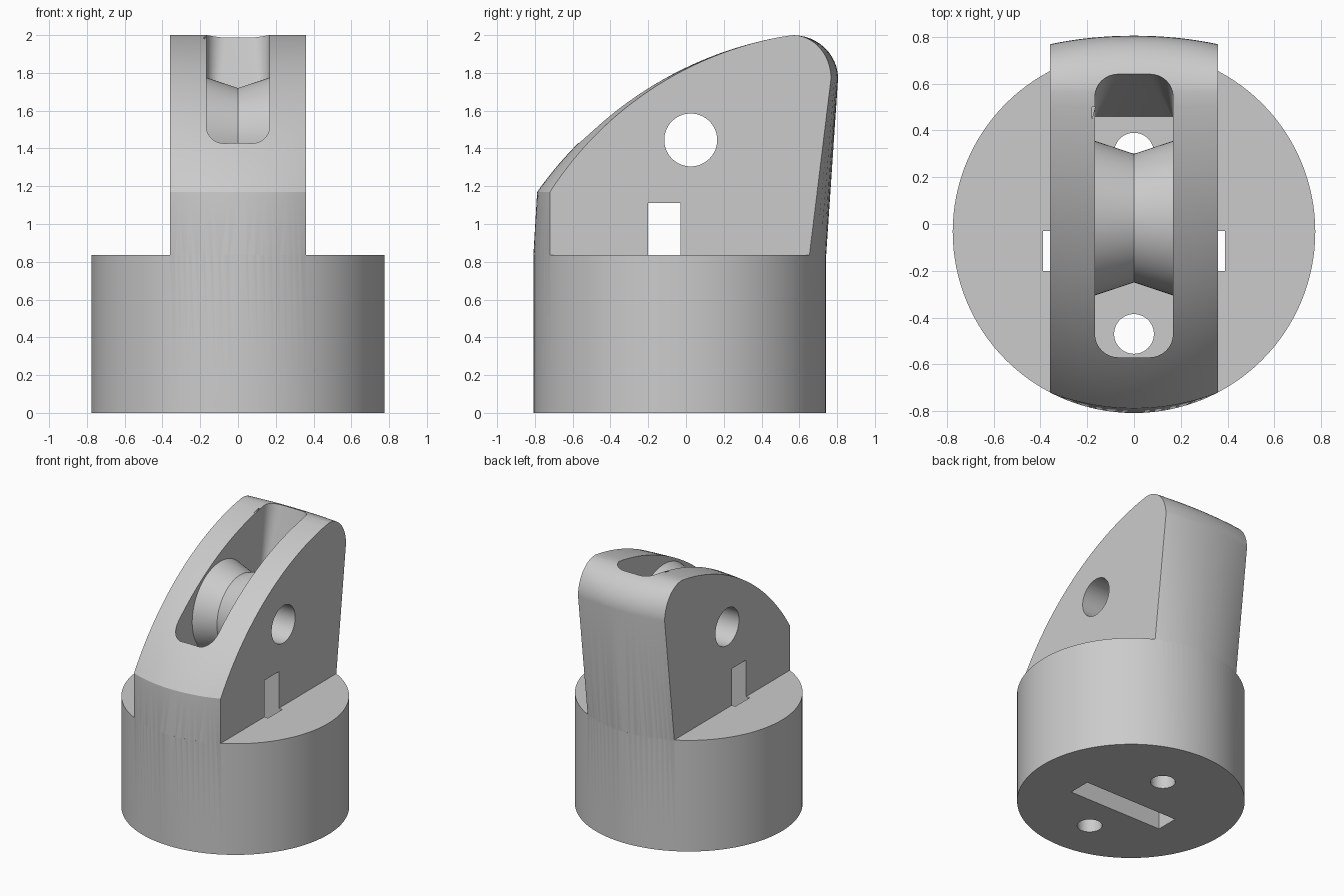
import bpy, bmesh, math
from mathutils import Vector

if "Cube" in bpy.data.objects:
    bpy.data.objects.remove(bpy.data.objects["Cube"])

CY, R = -0.033, 0.775          # base centre and radius
DECK, HALF = 0.835, 0.36       # base height, block half width
WHEEL = (0.025, 1.445)         # wheel and axle centre (y, z)

grey = bpy.data.materials.new("plain_grey")
grey.diffuse_color = (0.6, 0.6, 0.6, 1)
grey.use_nodes = True
grey.node_tree.nodes["Principled BSDF"].inputs["Base Color"].default_value = grey.diffuse_color


def make(name, bm):
    bmesh.ops.recalc_face_normals(bm, faces=bm.faces)
    me = bpy.data.meshes.new(name)
    bm.to_mesh(me)
    bm.free()
    me.materials.append(grey)
    ob = bpy.data.objects.new(name, me)
    bpy.context.collection.objects.link(ob)
    return ob


def loft(name, rings):
    """Skin closed rings of equal length and cap both ends."""
    bm = bmesh.new()
    vs = [[bm.verts.new(p) for p in ring] for ring in rings]
    n = len(rings[0])
    for a, b in zip(vs, vs[1:]):
        for i in range(n):
            j = (i + 1) % n
            bm.faces.new((a[i], a[j], b[j], b[i]))
    bm.faces.new(vs[0])
    bm.faces.new(vs[-1])
    return make(name, bm)


def circle_z(x, y, z, r, n):
    return [(x + r * math.cos(2 * math.pi * i / n), y + r * math.sin(2 * math.pi * i / n), z)
            for i in range(n)]


def circle_x(x, r, n=96):
    return [(x, WHEEL[0] + r * math.cos(2 * math.pi * i / n), WHEEL[1] + r * math.sin(2 * math.pi * i / n))
            for i in range(n)]


def box(name, x, y0, y1, z0, z1):
    return loft(name, [[(-x, y0, z), (x, y0, z), (x, y1, z), (-x, y1, z)] for z in (z0, z1)])


def boolean(ob, tool, op):
    mod = ob.modifiers.new("cut", 'BOOLEAN')
    mod.object, mod.operation, mod.solver = tool, op, 'EXACT'
    bpy.context.view_layer.objects.active = ob
    bpy.ops.object.modifier_apply(modifier=mod.name)
    bpy.data.objects.remove(tool)


def arc3(a, b, c, n):
    """Points on the rising arc through a, b and c."""
    (ax, ay), (bx, by), (cx, cy) = a, b, c
    d = 2 * (ax * (by - cy) + bx * (cy - ay) + cx * (ay - by))
    sa, sb, sc = ax * ax + ay * ay, bx * bx + by * by, cx * cx + cy * cy
    ox = (sa * (by - cy) + sb * (cy - ay) + sc * (ay - by)) / d
    oy = (sa * (cx - bx) + sb * (ax - cx) + sc * (bx - ax)) / d
    r = math.hypot(ax - ox, ay - oy)
    t0, t1 = math.atan2(ay - oy, ax - ox), math.atan2(cy - oy, cx - ox)
    ts = [t0 + (t1 - t0) * i / n for i in range(n + 1)]
    return [(ox + r * math.cos(t), oy + r * math.sin(t)) for t in ts]


def profile(half_chord, front_top, mid, back_top):
    """Block outline in (y, z): front, sloping arc, rounded peak, leaning back."""
    f, b = CY - half_chord, CY + half_chord
    pts = [(f + 0.04, 0.6), (f, DECK)] + arc3((front_top, 1.17), mid, (0.5, 1.99), 28)
    for i in range(13):
        t = math.pi / 2 * (1 - i / 12)
        pts.append((0.565 + (back_top - 0.565) * math.cos(t), 1.77 + 0.23 * math.sin(t)))
    return pts + [(b, DECK), (b - 0.04, 0.6)]


# Round base
body = loft("pulley_body", [circle_z(0, CY, z, R, 128) for z in (0, DECK)])

# Upright block, its front and back bulging with the base circle
chord = math.sqrt(R * R - HALF * HALF)
centre = profile(R, -0.788, (0, 1.83), 0.805)
side = profile(chord, -0.72, (0.05, 1.845), 0.768)
rings = []
for i in range(25):
    x = HALF * math.sin(math.radians(-90 + 7.5 * i))
    s = (math.sqrt(R * R - x * x) - chord) / (R - chord)
    rings.append([(x, a + (c - a) * s, b + (d - b) * s) for (a, b), (c, d) in zip(side, centre)])
boolean(body, loft("block", rings), 'UNION')


# Wheel pocket: rounded opening, back wall sloping in towards the floor
def pocket_ring(z, y1, r1):
    y0, w, pts = -0.57, 0.167, []
    for sx, yc, r, start in ((1, y0, 0.1, 270), (1, y1, r1, 0), (-1, y1, r1, 90), (-1, y0, 0.1, 180)):
        oy = yc + r if yc == y0 else yc - r
        for k in range(9):
            t = math.radians(start + 90 * k / 8)
            pts.append((sx * (w - r) + r * math.cos(t), oy + r * math.sin(t), z))
    return pts


pocket = loft("pocket", [pocket_ring(1.2, 0.46, 0.004), pocket_ring(1.985, 0.64, 0.1),
                         pocket_ring(2.2, 0.69, 0.1)])
# Grooved wheel left standing inside the pocket
wheel = loft("wheel", [circle_x(-0.2, 0.341), circle_x(0, 0.275), circle_x(0.2, 0.341)])
boolean(pocket, wheel, 'DIFFERENCE')
boolean(body, pocket, 'DIFFERENCE')

# Axle bore, two vertical cord holes and the strap slot
boolean(body, loft("axle_bore", [circle_x(-1, 0.14, 64), circle_x(1, 0.14, 64)]), 'DIFFERENCE')
for y in (-0.47, 0.305):
    boolean(body, loft("cord_hole", [circle_z(0, y, z, 0.085, 48) for z in (-0.1, 1.3)]), 'DIFFERENCE')
boolean(body, box("strap_slot", 0.39, -0.2, -0.03, -0.1, 1.11), 'DIFFERENCE')

bpy.ops.object.select_all(action='DESELECT')
body.select_set(True)
bpy.context.view_layer.objects.active = body
bpy.ops.object.shade_smooth_by_angle(angle=math.radians(28))
